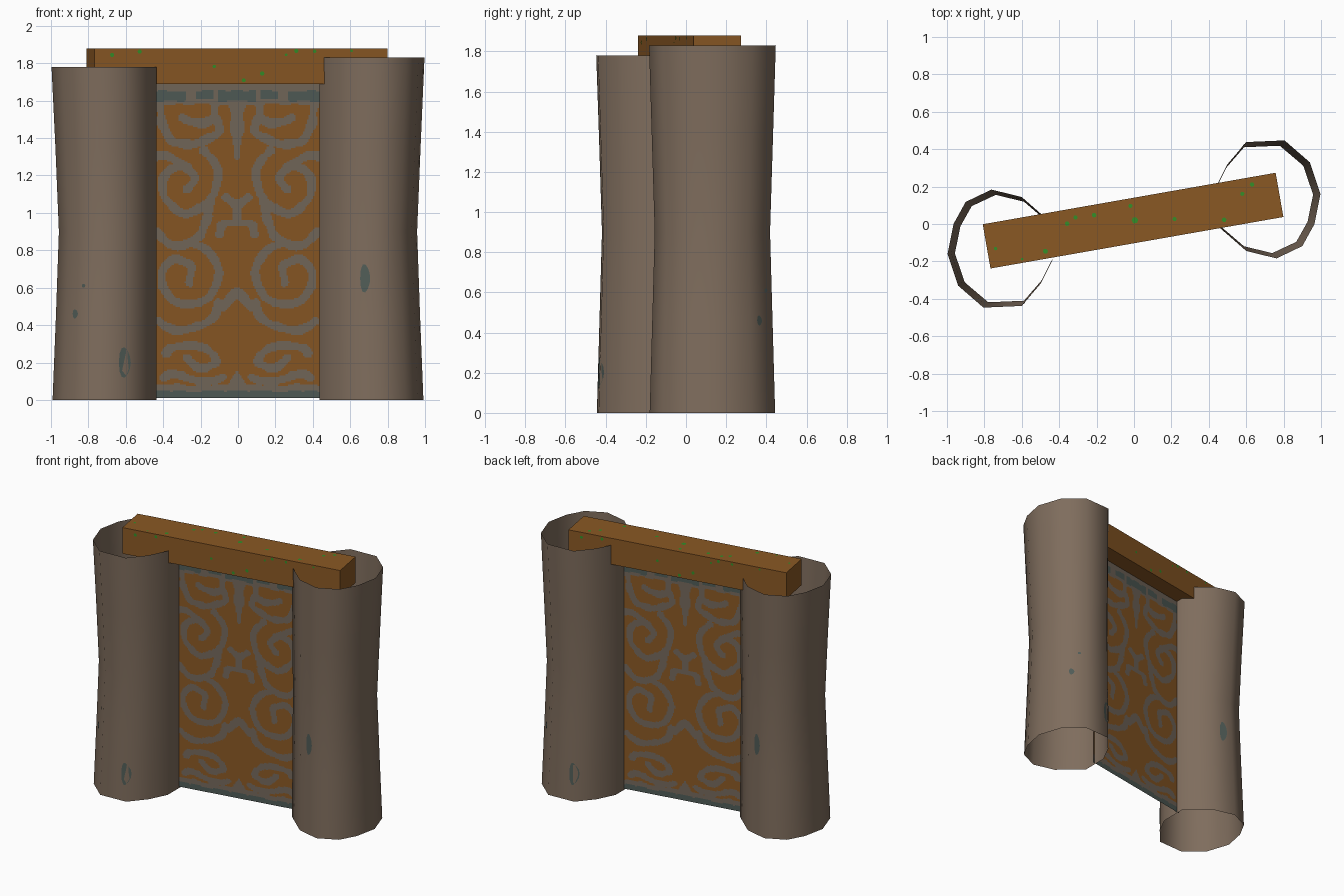
import bpy, bmesh, math
from mathutils import Vector, Matrix, noise, kdtree

if "Cube" in bpy.data.objects:
    bpy.data.objects.remove(bpy.data.objects["Cube"])

def lin(c):
    c /= 255
    return c / 12.92 if c <= 0.04045 else ((c + 0.055) / 1.055) ** 2.4

def material(name, r, g, b):
    m = bpy.data.materials.new(name)
    m.diffuse_color = (lin(r), lin(g), lin(b), 1)
    m.use_nodes = True
    m.node_tree.nodes["Principled BSDF"].inputs["Base Color"].default_value = m.diffuse_color
    return m

STONE = material("stone brown", 127, 109, 93)
PANEL = material("panel grey", 116, 104, 91)
RUST = material("rust orange", 138, 88, 36)
TEAL = material("dull teal", 80, 92, 87)
GREEN = material("moss green", 52, 142, 40)

# everything straight is laid out along this slanted axis
SLANT = Matrix.Translation((-0.005, 0.018, 0)) @ Matrix.Rotation(math.radians(9.97), 4, 'Z')

def finish(name, bm, mats, matrix=None, normals=True):
    if matrix:
        bm.transform(matrix)
    if normals:
        bmesh.ops.recalc_face_normals(bm, faces=bm.faces)
    me = bpy.data.meshes.new(name)
    bm.to_mesh(me)
    bm.free()
    for m in mats:
        me.materials.append(m)
    ob = bpy.data.objects.new(name, me)
    bpy.context.collection.objects.link(ob)
    return ob

# ---- columns: open waisted tubes with a straight inner side
RING = [(0.435, 0.0), (0.60, -0.144), (0.762, -0.184), (0.90, -0.118), (0.965, 0.0),
        (0.997, 0.16), (0.94, 0.33), (0.805, 0.447), (0.60, 0.438), (0.50, 0.32), (0.435, 0.19)]
LEVELS = [(0, 0.99, 0.99), (0.45, 0.958, 0.95), (0.9, 0.93, 0.91), (1.35, 0.963, 0.954), (1, 1, 1)]

def column(name, sign, top):
    bm = bmesh.new()
    rows = []
    for i, (z, kx, ky) in enumerate(LEVELS):
        z = top if i == len(LEVELS) - 1 else z
        rows.append([bm.verts.new((sign * (0.435 + (x - 0.435) * kx),
                                   sign * (0.13 + (y - 0.13) * ky), z)) for x, y in RING])
    n = len(RING)
    for a, b in zip(rows, rows[1:]):
        for i in range(n):
            bm.faces.new((a[i], a[(i + 1) % n], b[(i + 1) % n], b[i])).smooth = True
    return finish(name, bm, [STONE], normals=False)

columns = {1: column("right_column", 1, 1.83), -1: column("left_column", -1, 1.78)}

# ---- worn spots on the columns: thin plates laid on the tube surface, front and back
bpy.context.view_layer.update()
SPOTS = [(0.68, 0.65, 0.027, 0.075), (-0.605, 0.2, 0.032, 0.08), (-0.87, 0.46, 0.014, 0.024),
         (-0.825, 0.61, 0.009, 0.01)]
bm = bmesh.new()
for side in (1, -1):
    for x, z, rx, rz in SPOTS:
        ob = columns[side if x > 0 else -side]
        pts = []
        for i in range(12):
            a = i * math.tau / 12
            p = Vector((side * (x + rx * math.cos(a)), -side * 2,
                        z + rz * math.sin(a) * (1 - 0.25 * math.cos(a))))
            hit, loc, _, _ = ob.ray_cast(p, Vector((0, side, 0)))
            if hit:
                pts.append(bm.verts.new(loc + Vector((0, -side * 0.005, 0))))
        if len(pts) > 2:
            bm.faces.new(pts if side > 0 else pts[::-1])
finish("column_worn_spots", bm, [TEAL], normals=False)

# ---- lintel beam
bm = bmesh.new()
bmesh.ops.create_cube(bm, size=1, matrix=Matrix.Translation((0, 0, 1.785)) @ Matrix.Diagonal((1.59, 0.24, 0.19, 1)))
finish("lintel_beam", bm, [RUST], SLANT)

# ---- moss flecks on front, back and top of the beam
bm = bmesh.new()

def fleck(centre, u, v, r):
    vs = [bm.verts.new(Vector(centre) + Vector(u) * r * math.cos(i * math.tau / 6)
                       + Vector(v) * r * math.sin(i * math.tau / 6)) for i in range(6)]
    bm.faces.new(vs)

for x, z, r in [(-0.7, 1.845, .012), (-0.55, 1.862, .012), (-0.145, 1.783, .01), (0.015, 1.709, .012),
                (0.115, 1.745, .013), (0.245, 1.845, .008), (0.3, 1.866, .012), (0.4, 1.864, .01), (0.6, 1.866, .008)]:
    for s in (1, -1):
        fleck((s * x, -s * 0.122, z), (s, 0, 0), (0, 0, 1), r)
for x, y, r in [(-0.75, -0.02, .01), (-0.49, -0.08, .014), (-0.62, -0.1, .007), (-0.35, 0.045, .013),
                (-0.3, 0.07, .012), (-0.2, 0.065, .013), (0, 0.08, .012), (0.01, 0, .018),
                (0.22, -0.03, .012), (0.48, -0.08, .013), (0.6, 0.04, .012), (0.66, 0.08, .013)]:
    fleck((x, y, 1.882), (1, 0, 0), (0, 1, 0), r)
finish("beam_moss_flecks", bm, [GREEN], SLANT, normals=False)

# ---- scrollwork strokes for one half of the panel (mirrored by using |x|)
STROKES = [
    [(.11, 1.5), (.1, 1.43), (.2, 1.38), (.33, 1.37), (.4, 1.46), (.42, 1.58)],
    [(.12, 1.57), (.14, 1.5), (.22, 1.48), (.3, 1.51)],
    [(.18, 1.33), (.1, 1.22), (.15, 1.07), (.27, 1.0), (.38, 1.06), (.4, 1.18), (.31, 1.25), (.23, 1.19), (.27, 1.13)],
    [(.44, 1.3), (.36, 1.3), (.27, 1.24)],
    [(0, 1.04), (.06, 1.08)],
    [(0, .95), (.07, .94), (.1, .88)],
    [(.44, .9), (.36, .83), (.26, .84), (.19, .9), (.14, 1.06)],
    [(.25, .84), (.14, .78), (.1, .66), (.16, .55), (.28, .51), (.38, .57), (.41, .68), (.34, .75), (.25, .71), (.26, .63)],
    [(.1, .52), (.13, .44), (.22, .39), (.34, .37), (.42, .42)],
    [(0, .58), (.08, .5)],
    [(.38, .25), (.35, .28), (.25, .29), (.15, .26), (.12, .2), (.2, .17), (.27, .22)],
    [(.4, .12), (.34, .14), (.25, .11), (.15, .1), (.08, .12)],
]
samples = []
for s in STROKES:
    p = [Vector((x, z, 0)) for x, z in s]
    p = [p[0]] + p + [p[-1]]
    for a, b, c, d in zip(p, p[1:], p[2:], p[3:]):
        for i in range(16):
            t = i / 15
            samples.append(0.5 * (2 * b + (c - a) * t + (2 * a - 5 * b + 4 * c - d) * t * t
                                  + (3 * b - a - 3 * c + d) * t ** 3))
tree = kdtree.KDTree(len(samples))
for i, p in enumerate(samples):
    tree.insert(p, i)
tree.balance()

def panel_colour(u, z):
    x = abs(u)
    wob = noise.noise(Vector((x * 14, z * 14, 3.1)))
    if 0.01 < z < 0.047 + 0.012 * wob:
        return 2
    if abs(z - 1.625) < 0.028 + 0.012 * wob and (x < 0.1 or 0.13 < x < 0.22 and z > 1.61 or 0.28 < x):
        return 2
    if z < 0.08 + 0.015 * wob or z > 1.58 + 0.02 * wob:
        return 0
    if z > 1.28 and x < 0.01 + 0.045 * (z - 1.28) / 0.3 * (1 + wob):   # upper stem
        return 0
    if 0.94 < z < 1.06 and x < 0.025:                                   # middle stem
        return 0
    if z < 0.16 and x < 0.05 * (0.16 - z) / 0.08:                       # lower stem
        return 0
    return 0 if tree.find((x, z, 0))[2] < 0.023 + 0.012 * wob else 1

# ---- panel: one thin sheet, faces coloured by the scrollwork rule
NX, NZ, W, Z0, Z1 = 116, 210, 0.46, 0.01, 1.69
bm = bmesh.new()
grid = [[bm.verts.new((-W + 2 * W * i / NX, 0, Z0 + (Z1 - Z0) * j / NZ)) for i in range(NX + 1)]
        for j in range(NZ + 1)]
for j in range(NZ):
    for i in range(NX):
        f = bm.faces.new((grid[j][i], grid[j][i + 1], grid[j + 1][i + 1], grid[j + 1][i]))
        c = f.calc_center_median()
        f.material_index = panel_colour(c.x, c.z)
finish("scrollwork_panel", bm, [PANEL, RUST, TEAL], SLANT, normals=False)
